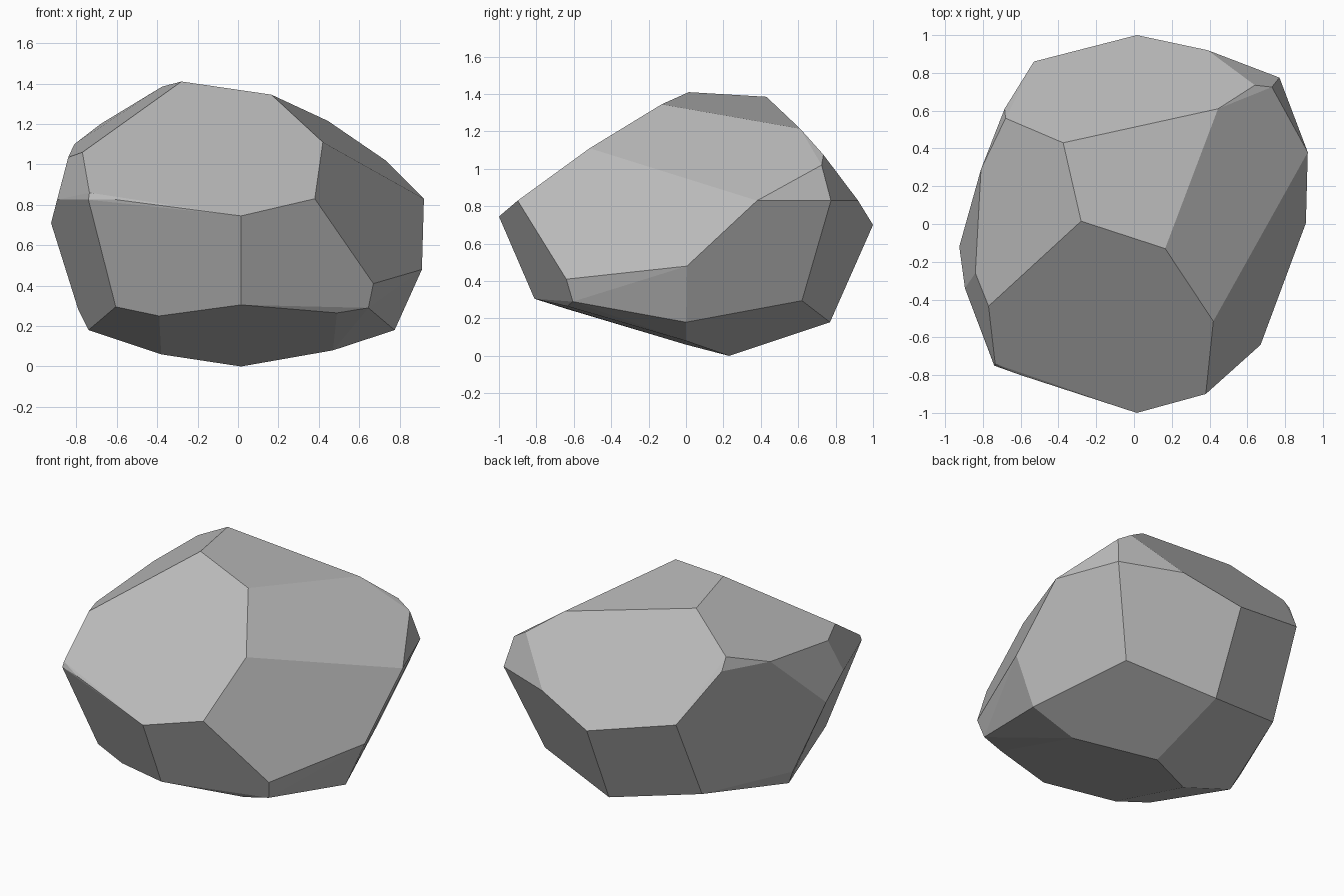
import bpy, bmesh, math

# Corner points of the boulder, grouped by level
top = [(-.28, .015, 1.41), (.165, -.13, 1.345), (-.375, .43, 1.385), (.445, .61, 1.215)]
shoulder = [(.42, -.515, 1.11), (.64, .735, 1.075), (.73, .725, 1.02),
            (-.77, -.435, 1.06), (-.84, -.26, 1.035), (-.81, .29, 1.10),
            (-.68, .56, 1.20), (-.685, .61, 1.125)]
waist = [(.015, -1, .745), (.015, 1, .70), (.38, -.90, .83), (.92, .38, .83),
         (.91, .005, .48), (.77, .775, .83), (.39, .92, .83), (.67, -.64, .41),
         (-.60, -.80, .825), (-.74, -.75, .825), (-.735, -.74, .86),
         (-.895, -.34, .825), (-.925, -.12, .71), (-.53, .86, .83)]
base = [(.015, -.81, .305), (.49, -.635, .265), (.645, -.605, .29), (.775, 0, .18),
        (.58, .62, .295), (.015, .77, .18), (-.55, .62, .295), (-.79, .03, .28),
        (-.74, 0, .18), (-.605, -.575, .295), (-.39, -.635, .25),
        (-.38, 0, .06), (.47, 0, .08), (.015, .23, 0)]

# Wrap the corners in a convex shell and merge the nearly flat facets
bm = bmesh.new()
for p in top + shoulder + waist + base:
    bm.verts.new(p)
hull = bmesh.ops.convex_hull(bm, input=bm.verts[:])
loose = [v for v in bm.verts if not v.link_faces]
bmesh.ops.delete(bm, geom=loose, context='VERTS')
bmesh.ops.dissolve_limit(bm, angle_limit=math.radians(4), verts=bm.verts[:], edges=bm.edges[:])
bmesh.ops.recalc_face_normals(bm, faces=bm.faces[:])

mesh = bpy.data.meshes.new("boulder")
bm.to_mesh(mesh)
bm.free()
boulder = bpy.data.objects.new("boulder", mesh)
bpy.context.collection.objects.link(boulder)

# Stone colour
stone = bpy.data.materials.new("grey_stone")
stone.diffuse_color = (.5, .5, .5, 1)
mesh.materials.append(stone)
